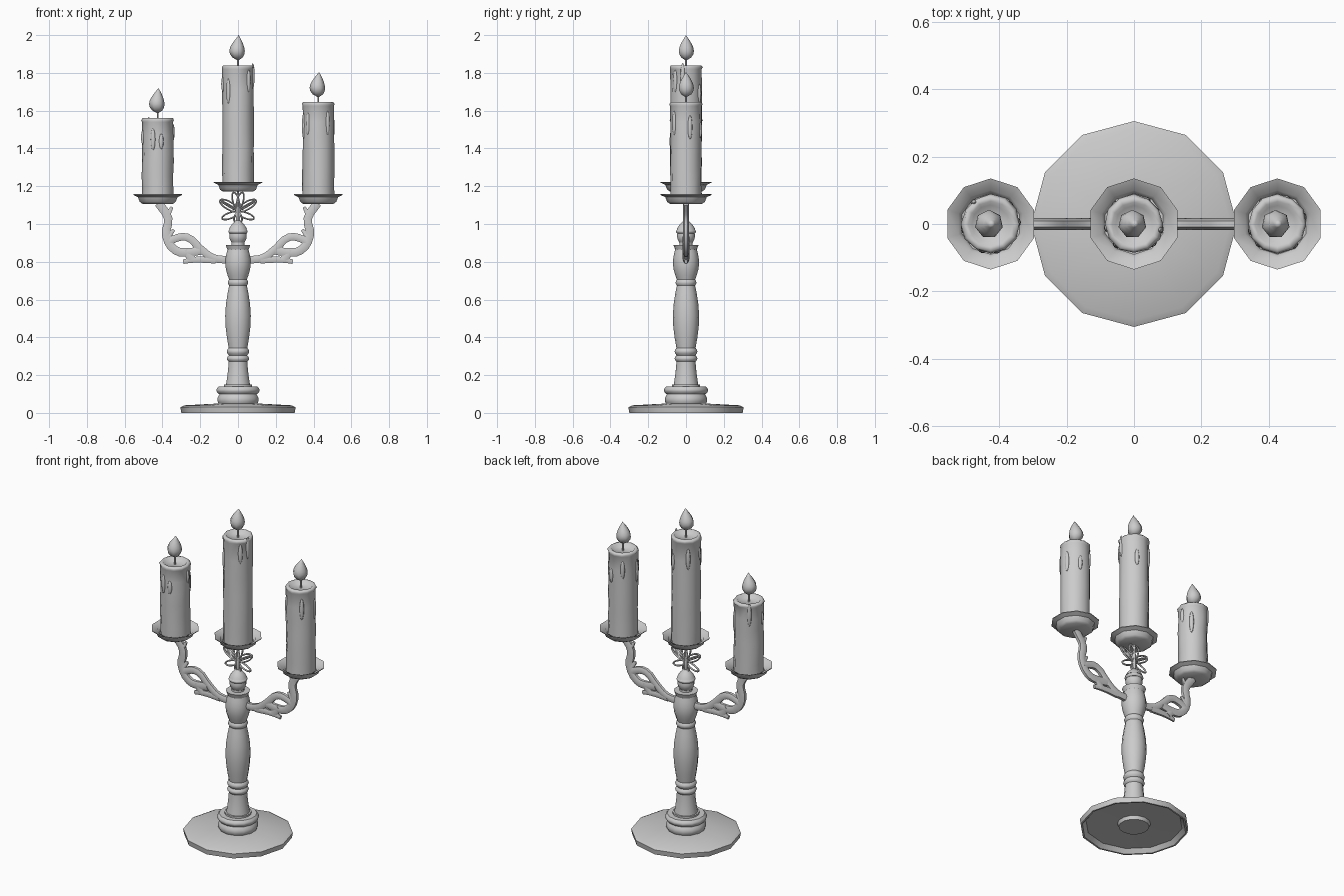
import bpy, bmesh, random
from math import sin, cos, pi, tau, radians

random.seed(4)
if "Cube" in bpy.data.objects:
    bpy.data.objects.remove(bpy.data.objects["Cube"], do_unlink=True)

colour = (0.6, 0.6, 0.6, 1)
grey = bpy.data.materials.new("plain_grey")
grey.use_nodes = True
grey.diffuse_color = colour
grey.node_tree.nodes["Principled BSDF"].inputs["Base Color"].default_value = colour


def select_only(ob):
    bpy.ops.object.select_all(action="DESELECT")
    ob.select_set(True)
    bpy.context.view_layer.objects.active = ob


def finish(ob, angle):
    """Give the object its material and smooth shading."""
    ob.data.materials.append(grey)
    select_only(ob)
    bpy.ops.object.shade_smooth_by_angle(angle=radians(angle))
    return ob


def lathe(name, profile, sides, x=0, z=0, angle=40):
    """Turn (radius, height) pairs around a vertical axis."""
    bm = bmesh.new()
    rings = []
    for radius, height in profile:
        turns = [pi / 2 + tau * k / sides for k in range(sides)]
        rings.append([bm.verts.new((radius * cos(a), radius * sin(a), height)) for a in turns])
    for low, high in zip(rings, rings[1:]):
        for k in range(sides):
            bm.faces.new((low[k - 1], low[k], high[k], high[k - 1]))
    bmesh.ops.remove_doubles(bm, verts=bm.verts, dist=0.0002)
    bmesh.ops.recalc_face_normals(bm, faces=bm.faces)
    mesh = bpy.data.meshes.new(name)
    bm.to_mesh(mesh)
    bm.free()
    ob = bpy.data.objects.new(name, mesh)
    ob.location = (x, 0, z)
    bpy.context.collection.objects.link(ob)
    return finish(ob, angle)


def turned(name, bottom, top, low, high, bulge=0, sides=14):
    """One turned section: a straight taper plus a sine-shaped swelling."""
    steps = 6 if bulge else 1
    side = []
    for i in range(steps + 1):
        t = i / steps
        radius = low + (high - low) * t + bulge * sin(pi * t)
        side.append((radius, bottom + (top - bottom) * t))
    lathe(name, [(0, bottom), *side, (0, top)], sides)


def strand(name, points, thick, side, taper=0, flat=1, closed=False):
    """Sweep a tube along (x, z) points, mirrored by side and flattened in y."""
    curve = bpy.data.curves.new(name, "CURVE")
    curve.dimensions = "3D"
    curve.bevel_depth = thick
    curve.bevel_resolution = 1
    curve.resolution_u = 3
    curve.use_fill_caps = True
    spline = curve.splines.new("BEZIER")
    spline.bezier_points.add(len(points) - 1)
    spline.use_cyclic_u = closed
    for i, (point, (x, z)) in enumerate(zip(spline.bezier_points, points)):
        point.co = (x * side, 0, z)
        point.radius = 1 - taper * i / len(points)
        point.handle_left_type = point.handle_right_type = "AUTO"
    ob = bpy.data.objects.new(name, curve)
    bpy.context.collection.objects.link(ob)
    select_only(ob)
    bpy.ops.object.convert(target="MESH")
    ob = bpy.context.object
    for vert in ob.data.vertices:
        vert.co.y *= flat
    finish(ob, 60)


def petal(z, degrees, length, width):
    """Closed leaf outline that starts on the axis and points outward."""
    points = []
    for k in range(8):
        a = tau * k / 8
        along = length * (1 - cos(a)) / 2
        across = width * sin(a)
        c, s = cos(radians(degrees)), sin(radians(degrees))
        points.append((along * c - across * s, z + along * s + across * c))
    return points


# Foot: hollow twelve-sided dish with a stepped collar
lathe("foot_dish", [(0.09, 0.03), (0.27, 0.025), (0.29, 0), (0.3, 0),
                    (0.305, 0.03), (0.285, 0.04), (0.1, 0.05)], 12)
turned("foot_hub", bottom=0.01, top=0.05, low=0.085, high=0.1)
turned("foot_collar_lower", bottom=0.04, top=0.1, low=0.1, high=0.1, bulge=0.012)
turned("foot_collar_upper", bottom=0.1, top=0.14, low=0.105, high=0.105, bulge=0.012)

# Turned column, from the foot upward
turned("column_plinth", bottom=0.13, top=0.15, low=0.075, high=0.075)
turned("column_flare", bottom=0.15, top=0.28, low=0.065, high=0.05, bulge=-0.002)
turned("column_bead_lower", bottom=0.27, top=0.305, low=0.05, high=0.05, bulge=0.01)
turned("column_bead_upper", bottom=0.305, top=0.345, low=0.05, high=0.05, bulge=0.01)
turned("column_belly", bottom=0.34, top=0.69, low=0.05, high=0.045, bulge=0.022)
turned("column_neck_bead", bottom=0.67, top=0.71, low=0.046, high=0.046, bulge=0.009)
turned("column_vase", bottom=0.7, top=0.87, low=0.046, high=0.056, bulge=0.018)
turned("column_lip", bottom=0.86, top=0.89, low=0.056, high=0.067)

# Finial on top of the column
turned("finial_neck", bottom=0.88, top=0.91, low=0.036, high=0.034)
turned("finial_cup", bottom=0.9, top=0.95, low=0.034, high=0.046, bulge=0.006)
turned("finial_band", bottom=0.95, top=0.97, low=0.047, high=0.047, bulge=0.006)
turned("finial_cap", bottom=0.97, top=1.02, low=0.05, high=0.008, bulge=0.006)

# Scrolled arms with openings, and the winged ornament under the middle dish
stem = [(0.05, 0.81), (0.13, 0.82), (0.2, 0.87), (0.27, 0.93), (0.34, 0.92), (0.37, 0.9)]
riser = [(0.2, 0.86), (0.26, 0.85), (0.33, 0.86), (0.38, 0.94), (0.37, 1.03), (0.42, 1.11)]
leaf = [(0.12, 0.81), (0.24, 0.81), (0.29, 0.8)]
link = [(0.24, 0.81), (0.28, 0.86)]
upper_spur = [(0.38, 1.03), (0.35, 1.09)]
lower_spur = [(0.37, 0.93), (0.34, 0.97)]
for label, side in (("left", 1), ("right", -1)):
    strand(label + "_arm_stem", stem, 0.023, side, flat=0.75)
    strand(label + "_arm_riser", riser, 0.026, side, flat=0.65)
    strand(label + "_arm_leaf", leaf, 0.022, side, taper=0.6, flat=0.7)
    strand(label + "_arm_link", link, 0.024, side, flat=0.65)
    strand(label + "_arm_upper_spur", upper_spur, 0.018, side, taper=1, flat=0.8)
    strand(label + "_arm_lower_spur", lower_spur, 0.018, side, taper=1, flat=0.8)
    for part, height, tilt, length, width in (
            ("upper_wing", 1.07, 30, 0.11, 0.02), ("lower_wing", 1.06, -20, 0.09, 0.015),
            ("upper_vein", 1.07, 30, 0.1, 0.004), ("curl", 1.08, 75, 0.09, 0.016),
            ("tail", 1.06, -70, 0.05, 0.01)):
        strand(f"{label}_ornament_{part}", petal(height, tilt, length, width),
               0.005, side, closed=True)
turned("ornament_body", bottom=1, top=1.1, low=0.008, high=0.006, bulge=0.007, sides=6)
turned("ornament_pin", bottom=1.09, top=1.18, low=0.007, high=0.007, sides=6)


def candle_set(label, x, floor, top):
    # Ten-sided flared drip dish
    lathe(label + "_dish", [(0, 0), (0.085, 0), (0.1, 0.01), (0.11, 0.035), (0.135, 0.047),
                            (0.135, 0.051), (0.1, 0.035), (0.09, 0.014), (0, 0.014)],
          10, x, floor)

    # Candle with a slightly uneven wall and a melted hollow on top
    tall = top - floor
    wall = [(0.083, 0.01 + (tall - 0.03) * i / 6) for i in range(7)]
    rim = [(0.087, tall - 0.01), (0.08, tall), (0.066, tall), (0.055, tall - 0.015)]
    candle = lathe(label + "_candle", [(0, 0.01), *wall, *rim, (0, tall - 0.016)],
                   12, x, floor, angle=60)
    for vert in candle.data.vertices:
        swell = 1 + random.uniform(-0.03, 0.03)
        vert.co.x *= swell
        vert.co.y *= swell

    # Runs of melted wax half sunk in the wall
    for i in range(6):
        turn = tau * i / 6 + random.uniform(-0.3, 0.3)
        drop = random.uniform(0.05, 0.15)
        bpy.ops.mesh.primitive_uv_sphere_add(
            segments=8, ring_count=6, radius=1, rotation=(0, 0, turn),
            location=(x + 0.08 * cos(turn), 0.08 * sin(turn), top - drop))
        run = bpy.context.object
        run.name = f"{label}_wax_run"
        run.scale = (0.01, 0.013, random.uniform(0.04, 0.07))
        finish(run, 60)

    # Wick and flickering flame
    lathe(label + "_wick", [(0, -0.02), (0.006, -0.02), (0.005, 0.035), (0, 0.035)], 6, x, top)
    steps = [i / 8 for i in range(9)]
    flame = lathe(label + "_flame", [(0.042 * sin(pi * t ** 0.7), 0.025 + 0.135 * t)
                                     for t in steps], 7, x, top, angle=60)
    for vert in flame.data.vertices:
        vert.co.x -= 0.005 * sin(30 * (vert.co.z - 0.025))


candle_set("middle", x=0, floor=1.172, top=1.84)
candle_set("left", x=0.425, floor=1.107, top=1.645)
candle_set("right", x=-0.425, floor=1.107, top=1.56)
